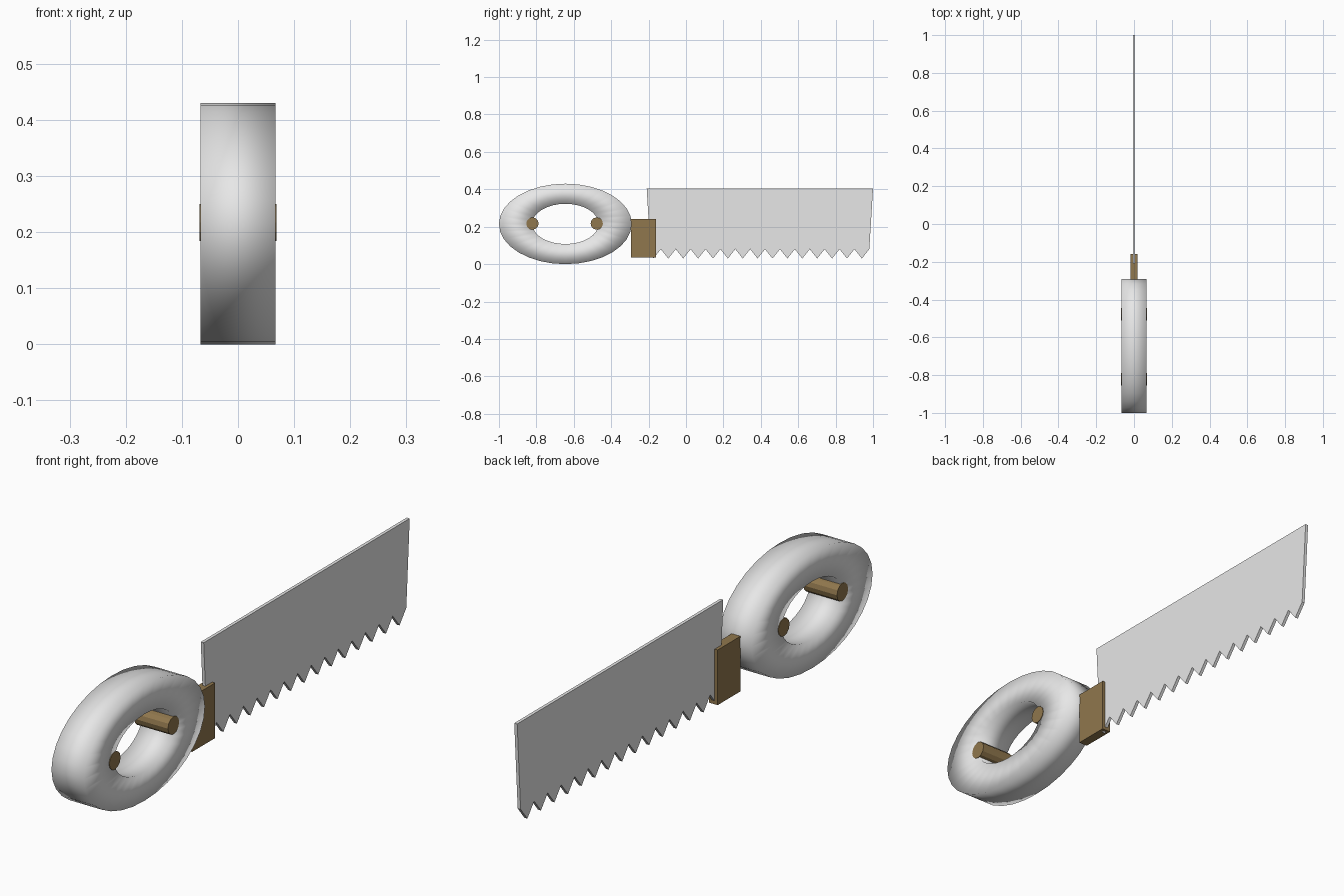
import bpy, bmesh
from math import cos, sin, pi

if "Cube" in bpy.data.objects:
    bpy.data.objects.remove(bpy.data.objects["Cube"], do_unlink=True)


def material(name, rgb):
    mat = bpy.data.materials.new(name)
    mat.use_nodes = True
    mat.diffuse_color = (*rgb, 1)
    mat.node_tree.nodes["Principled BSDF"].inputs["Base Color"].default_value = (*rgb, 1)
    return mat


GREY = material("light grey", (0.8, 0.8, 0.8))
BROWN = material("brown", (0.28, 0.185, 0.075))


def finish(name, bm, mat, smooth=False):
    bmesh.ops.recalc_face_normals(bm, faces=bm.faces)
    mesh = bpy.data.meshes.new(name)
    bm.to_mesh(mesh)
    bm.free()
    mesh.materials.append(mat)
    for poly in mesh.polygons:
        poly.use_smooth = smooth
    obj = bpy.data.objects.new(name, mesh)
    bpy.context.collection.objects.link(obj)
    return obj


def extruded(name, profile, half, mat):
    """Extrude a (y, z) outline across x from -half to half."""
    bm = bmesh.new()
    face = bm.faces.new([bm.verts.new((-half, y, z)) for y, z in profile])
    new = bmesh.ops.extrude_face_region(bm, geom=[face])["geom"]
    verts = [v for v in new if isinstance(v, bmesh.types.BMVert)]
    bmesh.ops.translate(bm, verts=verts, vec=(2 * half, 0, 0))
    return finish(name, bm, mat)


def ellipse(cy, cz, ry, rz, count):
    return [(cy + ry * cos(2 * pi * i / count), cz + rz * sin(2 * pi * i / count))
            for i in range(count)]


# Oval ring handle: square section with softly blended shading
CY, CZ, HALF, SEGMENTS = -0.645, 0.215, 0.067, 32
bm = bmesh.new()
rings = []
for x, scale in ((-HALF, 1), (HALF, 1), (HALF, 0.5), (-HALF, 0.5)):
    outline = ellipse(CY, CZ, 0.355 * scale, 0.215 * scale, SEGMENTS)
    rings.append([bm.verts.new((x, y, z)) for y, z in outline])
for r in range(4):
    a, b = rings[r], rings[(r + 1) % 4]
    for i in range(SEGMENTS):
        j = (i + 1) % SEGMENTS
        bm.faces.new((a[i], a[j], b[j], b[i]))
finish("handle_ring", bm, GREY, smooth=True)

# Two cross pins set in the inner edge of the ring
for name, y in (("rear_pin", -0.821), ("front_pin", -0.477)):
    extruded(name, ellipse(y, CZ + 0.002, 0.033, 0.033, 12), 0.069, BROWN)

# Block joining handle and blade
extruded("blade_holder", [(-0.295, 0.035), (-0.16, 0.035), (-0.16, 0.24), (-0.295, 0.24)],
         0.018, BROWN)

# Toothed blade
END, PITCH, TEETH = 0.98, 0.0796, 15
blade = [(-0.19, 0.06), (-0.21, 0.405), (1.0, 0.405), (END, 0.08)]
for k in range(TEETH):
    blade.append((END - (k + 0.5) * PITCH, 0.03))
    if k < TEETH - 1:
        blade.append((END - (k + 1) * PITCH, 0.08))
extruded("blade", blade, 0.006, GREY)
